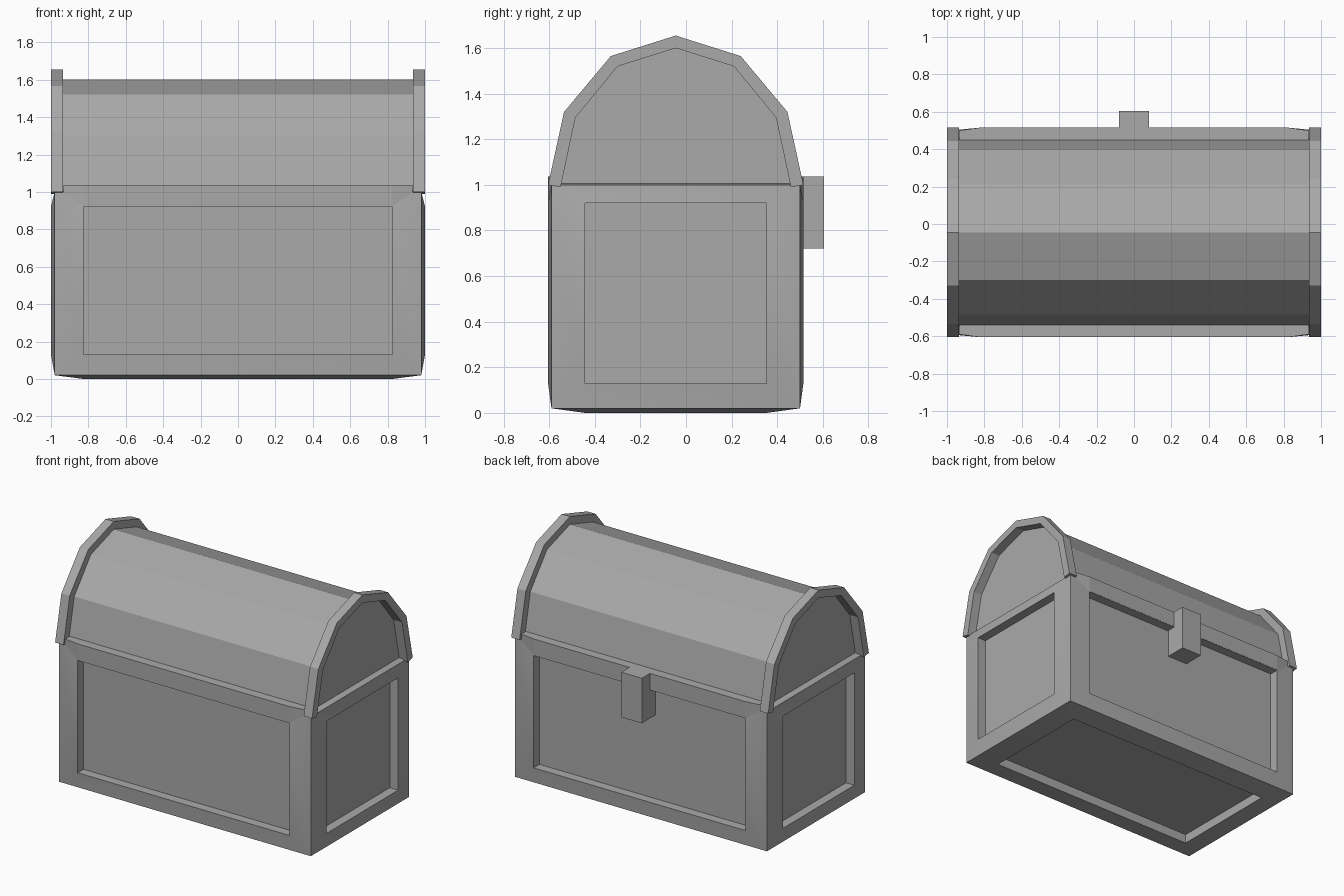
import bpy
import bmesh

cube = bpy.data.objects.get("Cube")
if cube:
    bpy.data.objects.remove(cube, do_unlink=True)

YC = -0.045  # depth centre of the chest, the latch sticks out behind

grey = bpy.data.materials.new("plain_grey")
grey.use_nodes = True
colour = (0.4, 0.4, 0.4, 1)
grey.diffuse_color = colour
grey.node_tree.nodes["Principled BSDF"].inputs["Base Color"].default_value = colour


def finish(name, bm):
    bmesh.ops.recalc_face_normals(bm, faces=bm.faces)
    mesh = bpy.data.meshes.new(name)
    bm.to_mesh(mesh)
    bm.free()
    mesh.materials.append(grey)
    obj = bpy.data.objects.new(name, mesh)
    obj.location.y = YC
    bpy.context.collection.objects.link(obj)
    return obj


def prism(name, points, vector):
    """Extrude a closed outline along a vector."""
    bm = bmesh.new()
    face = bm.faces.new([bm.verts.new(p) for p in points])
    out = bmesh.ops.extrude_face_region(bm, geom=[face], use_keep_orig=True)
    verts = [g for g in out["geom"] if isinstance(g, bmesh.types.BMVert)]
    bmesh.ops.translate(bm, verts=verts, vec=vector)
    return finish(name, bm)


def mirrored(half):
    """Complete a half profile whose last point lies on the centre line."""
    return half + [(-y, z) for y, z in reversed(half[:-1])]


# Body: slightly bulging box with a recessed panel on each face
corner = [(-0.98, 0.98), (-0.545, 0.545), (0.02, 1.0)]
bulge = [(-1.0, 1.0), (-0.56, 0.56), (0.0, 1.02)]
panel = [(-0.825, 0.825), (-0.3975, 0.3975), (0.13, 0.92)]
bm = bmesh.new()
bmesh.ops.create_cube(bm, size=2)
for v in bm.verts:
    v.co = [corner[i][v.co[i] > 0] for i in range(3)]
bm.normal_update()
sides = list(bm.faces)
normals = [f.normal.copy() for f in sides]
bmesh.ops.inset_individual(bm, faces=sides, thickness=0.05)
for face, n in zip(sides, normals):
    for v in face.verts:
        for i in range(3):
            limits = bulge if abs(n[i]) > 0.5 else panel
            middle = sum(corner[i]) / 2
            v.co[i] = limits[i][v.co[i] > middle]
for face, n in zip(sides, normals):
    if n.z < 0.5:
        out = bmesh.ops.extrude_discrete_faces(bm, faces=[face])
        bmesh.ops.translate(bm, verts=out["faces"][0].verts, vec=n * -0.065)
body = finish("body", bm)
for o in bpy.context.selected_objects:
    o.select_set(False)
body.select_set(True)
bpy.context.view_layer.objects.active = body
bpy.ops.object.shade_smooth_by_angle()

# Raised rim under the lid
quarter = [(0.932, 0.545), (0.825, 0.56)]
half_rim = quarter + [(-x, y) for x, y in reversed(quarter)]
rim = half_rim + [(-x, -y) for x, y in half_rim]
prism("rim", [(x, y, 0.925) for x, y in rim], (0, 0, 0.112))

# Faceted barrel lid
inner = mirrored([(-0.505, 0.99), (-0.44, 1.295), (-0.255, 1.52), (0, 1.60)])
outer = mirrored([(-0.56, 1.0), (-0.49, 1.32), (-0.285, 1.565), (0, 1.655)])
prism("lid", [(-0.935, y, z) for y, z in inner], (1.87, 0, 0))

# Arched bands around both lid ends
band = outer + inner[::-1]
for name, x in (("right_band", -1.0), ("left_band", 0.935)):
    prism(name, [(x, y, z) for y, z in band], (0.065, 0, 0))

# Latch at the back
latch = [(-0.08, 0.5), (0.08, 0.5), (0.08, 0.65), (-0.08, 0.65)]
prism("latch", [(x, y, 0.72) for x, y in latch], (0, 0, 0.317))
